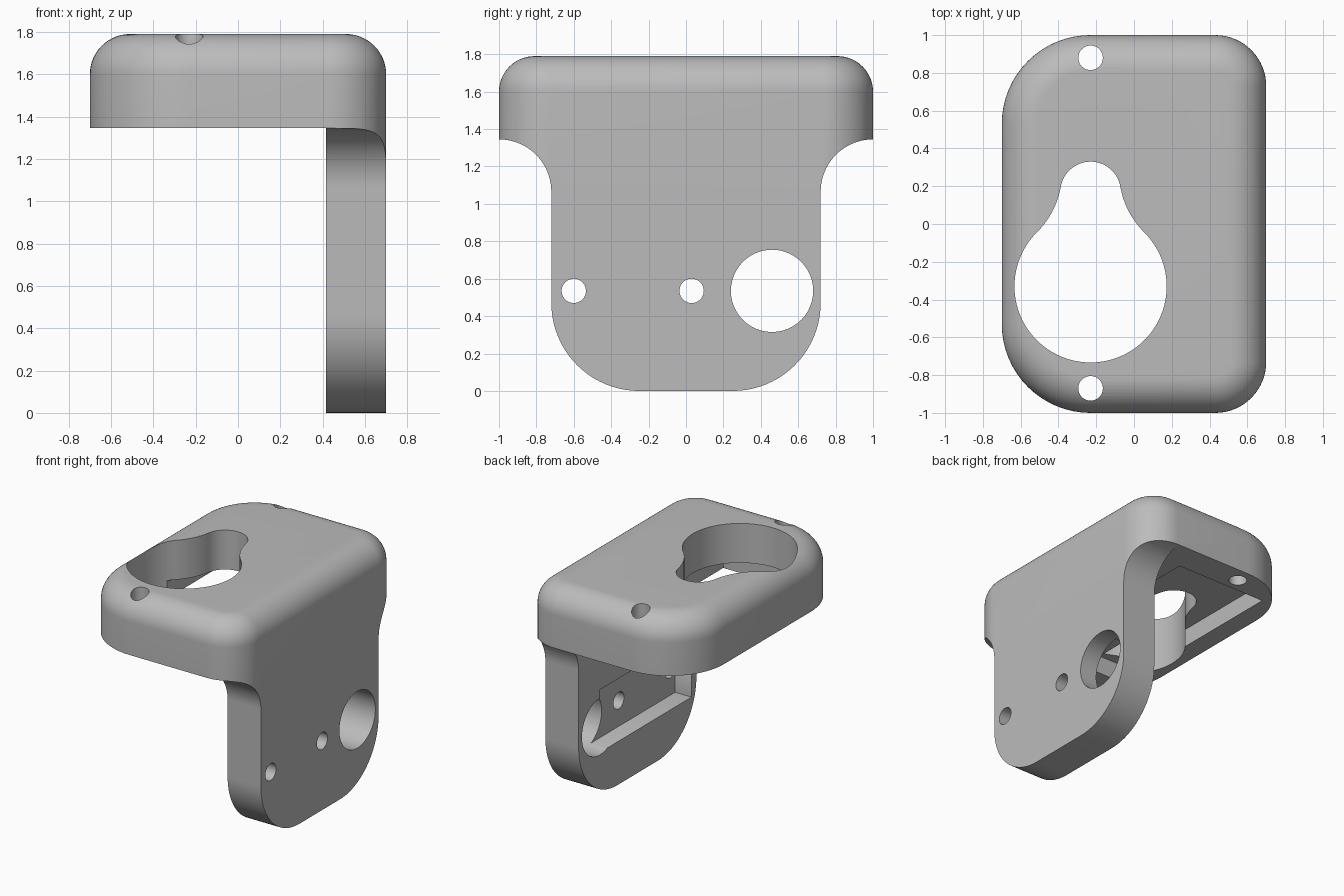
import bpy, bmesh
from math import sin, cos, pi, atan2, hypot, acos, radians

cube = bpy.data.objects.get("Cube")
if cube:
    bpy.data.objects.remove(cube, do_unlink=True)

TOP, UNDER, INNER = 1.79, 1.345, 0.415   # top face, block underside, plate inner face
FILLET, POCKET = 0.19, 0.14


def arc(cx, cy, r, a0, a1, n=20):
    return [(cx + r * cos(a0 + (a1 - a0) * i / n),
             cy + r * sin(a0 + (a1 - a0) * i / n)) for i in range(n + 1)]


def loft(name, rings):
    """Closed solid through equal-length rings of 3D points."""
    bm = bmesh.new()
    loops = [[bm.verts.new(p) for p in ring] for ring in rings]
    n = len(loops[0])
    for a, b in zip(loops, loops[1:]):
        for i in range(n):
            j = (i + 1) % n
            bm.faces.new((a[i], a[j], b[j], b[i]))
    bm.faces.new(loops[0][::-1])
    bm.faces.new(loops[-1])
    bmesh.ops.recalc_face_normals(bm, faces=bm.faces)
    me = bpy.data.meshes.new(name)
    bm.to_mesh(me)
    bm.free()
    ob = bpy.data.objects.new(name, me)
    bpy.context.collection.objects.link(ob)
    return ob


def along_z(name, pts, z0, z1):
    return loft(name, [[(x, y, z) for x, y in pts] for z in (z0, z1)])


def along_x(name, pts, x0, x1):
    return loft(name, [[(x, y, z) for y, z in pts] for x in (x0, x1)])


def rect(a0, a1, b0, b1):
    return [(a0, b0), (a1, b0), (a1, b1), (a0, b1)]


def circle(cx, cy, r):
    return arc(cx, cy, r, 0, 2 * pi, 48)[:-1]


def combine(target, tool, operation="DIFFERENCE"):
    mod = target.modifiers.new(tool.name, "BOOLEAN")
    mod.operation, mod.object, mod.solver = operation, tool, "EXACT"
    bpy.context.view_layer.objects.active = target
    bpy.ops.object.modifier_apply(modifier=mod.name)
    bpy.data.objects.remove(tool, do_unlink=True)


def footprint(inset):
    """Rounded outline, wide radii on the -x side."""
    big, small = 0.47, 0.27
    corners = [(0.7 - small, 1 - small, small), (-0.7 + big, 1 - big, big),
               (-0.7 + big, -1 + big, big), (0.7 - small, -1 + small, small)]
    pts = []
    for k, (x, y, r) in enumerate(corners):
        pts += arc(x, y, r - inset, k * pi / 2, (k + 1) * pi / 2, 16)
    return pts


# Full rounded body with a filleted top edge
steps = 14
levels = [(0, -0.1)] + [(FILLET * (1 - cos(t)), TOP - FILLET + FILLET * sin(t))
                        for t in [i * pi / 2 / steps for i in range(steps + 1)]]
bracket = loft("angle_bracket", [[(x, y, z) for x, y in footprint(d)] for d, z in levels])

# Side outline: wide block, flared neck, rounded plate foot
half, foot, flare = 0.72, 0.47, 0.28
right = (arc(half - foot, foot, foot, -pi / 2, 0)
         + arc(half + flare, UNDER - flare, flare, pi, pi / 2)
         + [(1.2, UNDER), (1.2, TOP + 0.2)])
outline = right + [(-y, z) for y, z in reversed(right)]
combine(bracket, along_x("side_outline", outline, -1, 1), "INTERSECT")

# Open space under the block, behind the plate
combine(bracket, along_x("under_space", rect(-1.5, 1.5, -0.5, UNDER), -1, INNER))

# Shallow pockets in the block underside and plate inner face
combine(bracket, along_z("block_pocket", rect(-0.55, 0.22, -0.77, 0.77),
                         UNDER - 0.1, UNDER + POCKET))
combine(bracket, along_x("plate_pocket", rect(-0.66, 0.46, 0.335, 0.82),
                         INNER - 0.1, INNER + POCKET))

# Pear-shaped opening: two circles blended by tangent arcs
KX, y_big, r_big, y_small, r_small, blend = -0.23, -0.33, 0.403, 0.17, 0.16, 0.45
da, db, gap = r_big + blend, r_small + blend, y_small - y_big
turn = acos((da * da + gap * gap - db * db) / (2 * da * gap))
bx, by = da * sin(turn), y_big + da * cos(turn)        # blend centre, +x side
ang_big = atan2(by - y_big, bx)
ang_small = atan2(by - y_small, bx)
side = (arc(0, y_big, r_big, -pi / 2, ang_big, 32)
        + arc(bx, by, blend, ang_big + pi, ang_small + pi)[1:]
        + arc(0, y_small, r_small, ang_small, pi / 2)[1:])
if ang_small < 0:
    side = [p for p in side]
pear = [(KX + x, y) for x, y in side] + [(KX - x, y) for x, y in side[-2:0:-1]]
combine(bracket, along_z("pear_opening", pear, 1, 2))

# Round holes through the block and the plate
for y in (0.88, -0.87):
    combine(bracket, along_z("block_hole", circle(KX, y, 0.065), 1, 2))
for y, r in ((-0.6, 0.065), (0.03, 0.065), (0.46, 0.22)):
    combine(bracket, along_x("plate_hole", circle(y, 0.535, r), 0.2, 1))

# Plain grey finish
grey = bpy.data.materials.new("plain_grey")
grey.use_nodes = True
colour = (0.5, 0.5, 0.5, 1)
grey.diffuse_color = colour
grey.node_tree.nodes["Principled BSDF"].inputs["Base Color"].default_value = colour
bracket.data.materials.clear()
bracket.data.materials.append(grey)
for poly in bracket.data.polygons:
    poly.material_index = 0

bpy.ops.object.select_all(action="DESELECT")
bracket.select_set(True)
bpy.context.view_layer.objects.active = bracket
bpy.ops.object.shade_smooth_by_angle(angle=radians(30))
